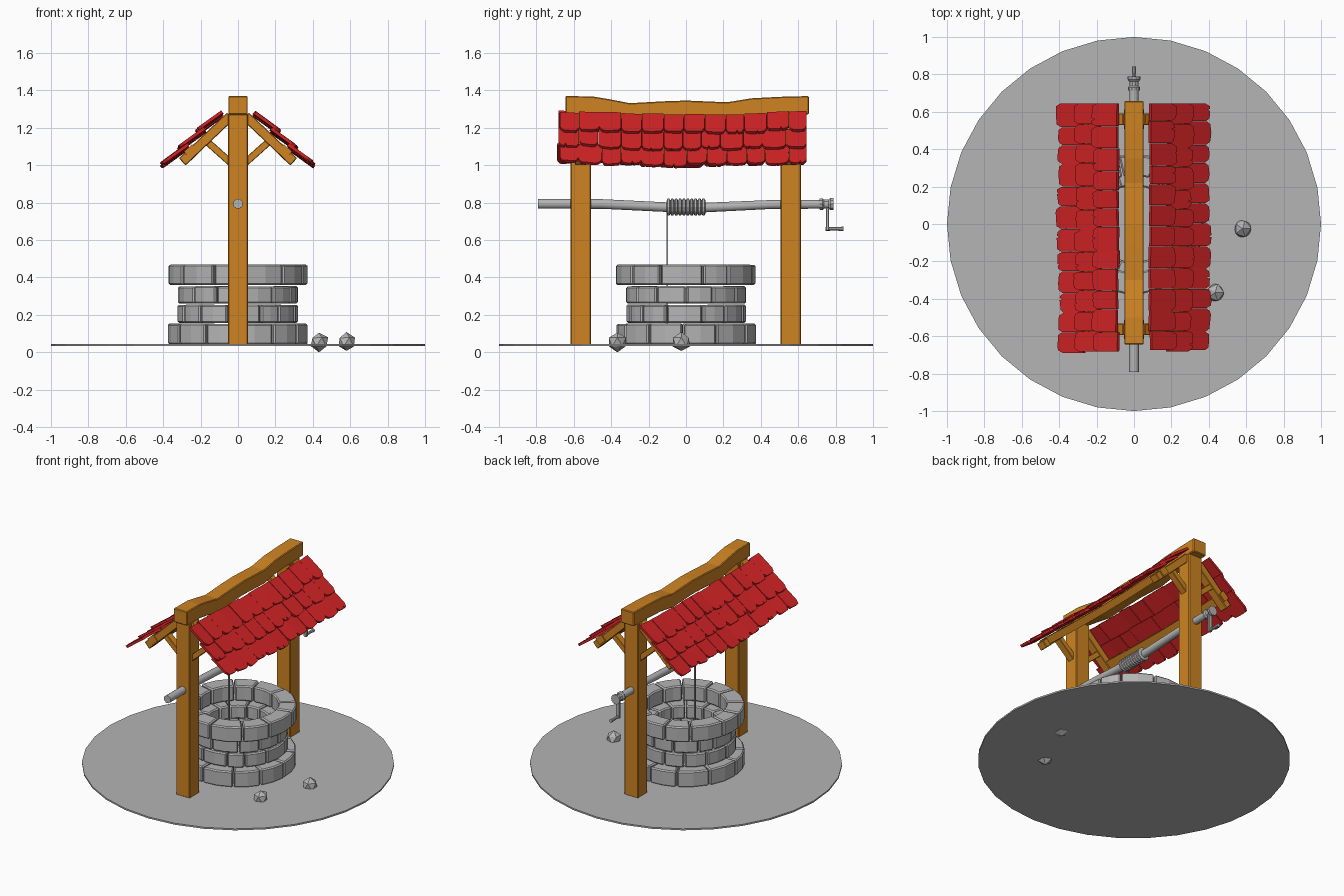
import bpy, bmesh, math, random
from mathutils import Vector

if "Cube" in bpy.data.objects:
    bpy.data.objects.remove(bpy.data.objects["Cube"])

random.seed(4)
R = random.uniform


def material(name, rgb):
    m = bpy.data.materials.new(name)
    m.diffuse_color = (*rgb, 1)
    m.use_nodes = True
    m.node_tree.nodes["Principled BSDF"].inputs["Base Color"].default_value = m.diffuse_color
    return m


STONE = material("grey_stone", (0.46, 0.46, 0.46))
WOOD = material("orange_wood", (0.62, 0.23, 0.016))
TILE = material("red_tile", (0.66, 0.017, 0.019))


def loft(name, solids, mat, bevel=0.0, smooth=False):
    """Each solid is a list of rings (equal point counts), skinned and capped."""
    bm = bmesh.new()
    for rings in solids:
        vs = [[bm.verts.new(p) for p in ring] for ring in rings]
        n = len(vs[0])
        for a, b in zip(vs, vs[1:]):
            for i in range(n):
                j = (i + 1) % n
                bm.faces.new((a[i], a[j], b[j], b[i]))
        bm.faces.new(vs[0][::-1])
        bm.faces.new(vs[-1])
    bmesh.ops.recalc_face_normals(bm, faces=bm.faces)
    me = bpy.data.meshes.new(name)
    bm.to_mesh(me)
    bm.free()
    me.materials.append(mat)
    ob = bpy.data.objects.new(name, me)
    bpy.context.collection.objects.link(ob)
    if bevel:
        mod = ob.modifiers.new("bevel", 'BEVEL')
        mod.width, mod.segments = bevel, 1
        mod.limit_method, mod.angle_limit = 'ANGLE', math.radians(40)
    if smooth:
        bpy.context.view_layer.objects.active = ob
        ob.select_set(True)
        bpy.ops.object.shade_smooth_by_angle(angle=math.radians(40))
        ob.select_set(False)
    return ob


def bar(a, b, wide_y, thick):
    """Rectangular bar between two points that lie in an xz plane."""
    a, b = Vector(a), Vector(b)
    side = Vector((0, wide_y / 2, 0))
    up = (b - a).cross(side).normalized() * thick / 2
    return [[p + side + up, p - side + up, p - side - up, p + side - up] for p in (a, b)]


def box(x0, x1, y0, y1, z0, z1):
    return [[(x0, y0, z), (x1, y0, z), (x1, y1, z), (x0, y1, z)] for z in (z0, z1)]


def turned(profile, sides):
    """Round bar along y from (y, z centre, radius) stations."""
    return [[(r * math.cos(math.tau * i / sides), y, z + r * math.sin(math.tau * i / sides))
             for i in range(sides)] for y, z, r in profile]


# Ground disc
loft("ground_disc", [[[(math.cos(math.tau * i / 32), math.sin(math.tau * i / 32), z)
                       for i in range(32)] for z in (0.033, 0.044)]], STONE)

# Well wall: four courses of separate curved blocks
courses = [("bottom_course", 0.26, 0.375, 0.042, 0.155, 12), ("lower_course", 0.205, 0.323, 0.158, 0.256, 13),
           ("upper_course", 0.205, 0.323, 0.26, 0.355, 13), ("rim_course", 0.26, 0.375, 0.36, 0.47, 12)]
for k, (name, ri, ro, z0, z1, n) in enumerate(courses):
    edges = [(i + 0.45 * k + R(-0.16, 0.16)) * math.tau / n for i in range(n)]
    edges.append(edges[0] + math.tau)
    blocks = []
    for a, b in zip(edges, edges[1:]):
        a, b = a + 0.012, b - 0.012
        dr, dz = R(-0.004, 0.002), R(-0.003, 0)
        rings = []
        for t in (a, (a + b) / 2, b):
            c, s = math.cos(t), math.sin(t)
            rings.append([(r * c, r * s, z) for r, z in
                          ((ri, z0), (ro + dr, z0), (ro + dr, z1 + dz), (ri, z1 + dz))])
        blocks.append(rings)
    loft(name, blocks, STONE, bevel=0.008)

# Posts and sagging ridge beam
for name, y in (("front_post", -0.563), ("back_post", 0.56)):
    loft(name, [box(-0.054, 0.054, y - 0.054, y + 0.054, 0.04, 1.275)], WOOD, bevel=0.005)
ridge = [(-0.645, 1.37), (-0.5, 1.368), (-0.42, 1.355), (-0.3, 1.332), (-0.12, 1.342),
         (0, 1.346), (0.22, 1.337), (0.35, 1.358), (0.5, 1.366), (0.657, 1.37)]
loft("ridge_beam", [[[(-0.052, y, z - 0.098), (0.052, y, z - 0.098), (0.052, y, z), (-0.052, y, z)]
                     for y, z in ridge]], WOOD, bevel=0.005)


def roof(s, u, v, n):
    """Roof point: u along y, v down the slope, n above it; s is the side."""
    sag = 0.018 * math.cos(math.pi * min(1, abs(u) / 0.65) / 2)
    return (s * (0.08 + 0.725 * v + 0.69 * n), u, 1.275 - 0.688 * v + 0.725 * n - sag)


# Roof sides: rafters, braces, purlin and three rows of shingles
for s, side in ((1, "right"), (-1, "left")):
    rafters, braces = [], []
    for y in (-0.563, 0.56):
        ends = [(s * (0.08 + 0.725 * v - 0.69 * 0.036), y, 1.275 - 0.688 * v - 0.725 * 0.036)
                for v in (-0.02, 0.335)]
        rafters.append(bar(*ends, 0.062, 0.052))
        braces.append(bar((s * 0.035, y, 1.01), (s * 0.175, y, 1.135), 0.05, 0.038))
    loft(side + "_rafters", rafters, WOOD, bevel=0.004)
    loft(side + "_braces", braces, WOOD, bevel=0.003)
    loft(side + "_purlin", [[[roof(s, y, v, n) for v, n in
                              ((0.23, -0.05), (0.29, -0.05), (0.29, -0.002), (0.23, -0.002))]
                             for y in (-0.6, -0.3, 0, 0.3, 0.6)]], WOOD)
    tiles = []
    for row in range(3):
        widths = [R(0.85, 1.15) for _ in range(12)]
        y = -0.69 + R(0, 0.015)
        scale = (0.645 - y) / sum(widths)
        for w in widths:
            w *= scale
            v0, L = row * 0.127 + R(-0.006, 0.006), 0.16 + R(-0.008, 0.008)
            a, b, m = y + 0.001, y + w - 0.001, y + w * R(0.3, 0.7)
            nick = R(0.004, 0.025) if random.random() < 0.5 else 0
            outline = [(a, 0), (b, 0), (b, L * 0.82), (b - 0.014, L - R(0, 0.008)), (m + 0.006, L),
                       (m, L - nick), (m - 0.006, L), (a + 0.014, L - R(0, 0.008)), (a, L * 0.82)]
            lift, tilt = R(0, 0.004), R(-0.004, 0.004)
            tiles.append([[roof(s, u, v0 + v, lift + 0.022 * v / L + tilt * (u - y) / w + h)
                           for u, v in outline] for h in (0, 0.017)])
            y += w
    loft(side + "_shingles", tiles, TILE)

# Windlass: bent shaft, rope coil, hanging rope
loft("windlass_shaft", [turned([(-0.79, 0.794, 0.027), (-0.45, 0.793, 0.027), (-0.1, 0.776, 0.027),
                                (0.1, 0.774, 0.027), (0.45, 0.79, 0.025), (0.76, 0.792, 0.025)], 10)],
     STONE, smooth=True)
coil = [(-0.104, 0.776, 0.034)]
for i in range(10):
    yc = -0.094 + i * 0.0208
    coil += [(yc - 0.005, 0.776, 0.045), (yc + 0.005, 0.776, 0.045), (yc + 0.0104, 0.776, 0.036)]
loft("rope_coil", [turned(coil, 12)], STONE)
loft("hanging_rope", [box(-0.004, 0.004, -0.104, -0.096, 0.1, 0.77)], STONE)

# Crank: flared hub, arm and handle
loft("crank_hub", [turned([(0.715, 0.792, 0.031), (0.73, 0.792, 0.033), (0.738, 0.792, 0.025),
                           (0.762, 0.792, 0.025), (0.772, 0.792, 0.034), (0.788, 0.792, 0.034)], 10)], STONE)
loft("crank_arm", [box(-0.014, 0.014, 0.748, 0.764, 0.65, 0.79)], STONE, bevel=0.003)
loft("crank_handle", [turned([(0.745, 0.66, 0.011), (0.8, 0.66, 0.009), (0.842, 0.66, 0.012)], 8)], STONE)

# Two loose rocks
for i, (x, y, low) in enumerate(((0.433, -0.367, 0.0), (0.58, -0.025, 0.008))):
    bm = bmesh.new()
    bmesh.ops.create_icosphere(bm, subdivisions=1, radius=0.052)
    for v in bm.verts:
        v.co *= R(0.9, 1.08)
    drop = min(v.co.z for v in bm.verts)
    me = bpy.data.meshes.new("loose_rock")
    bmesh.ops.translate(bm, verts=bm.verts, vec=(x, y, low - drop))
    bm.to_mesh(me)
    bm.free()
    me.materials.append(STONE)
    bpy.context.collection.objects.link(bpy.data.objects.new(f"loose_rock_{i + 1}", me))
